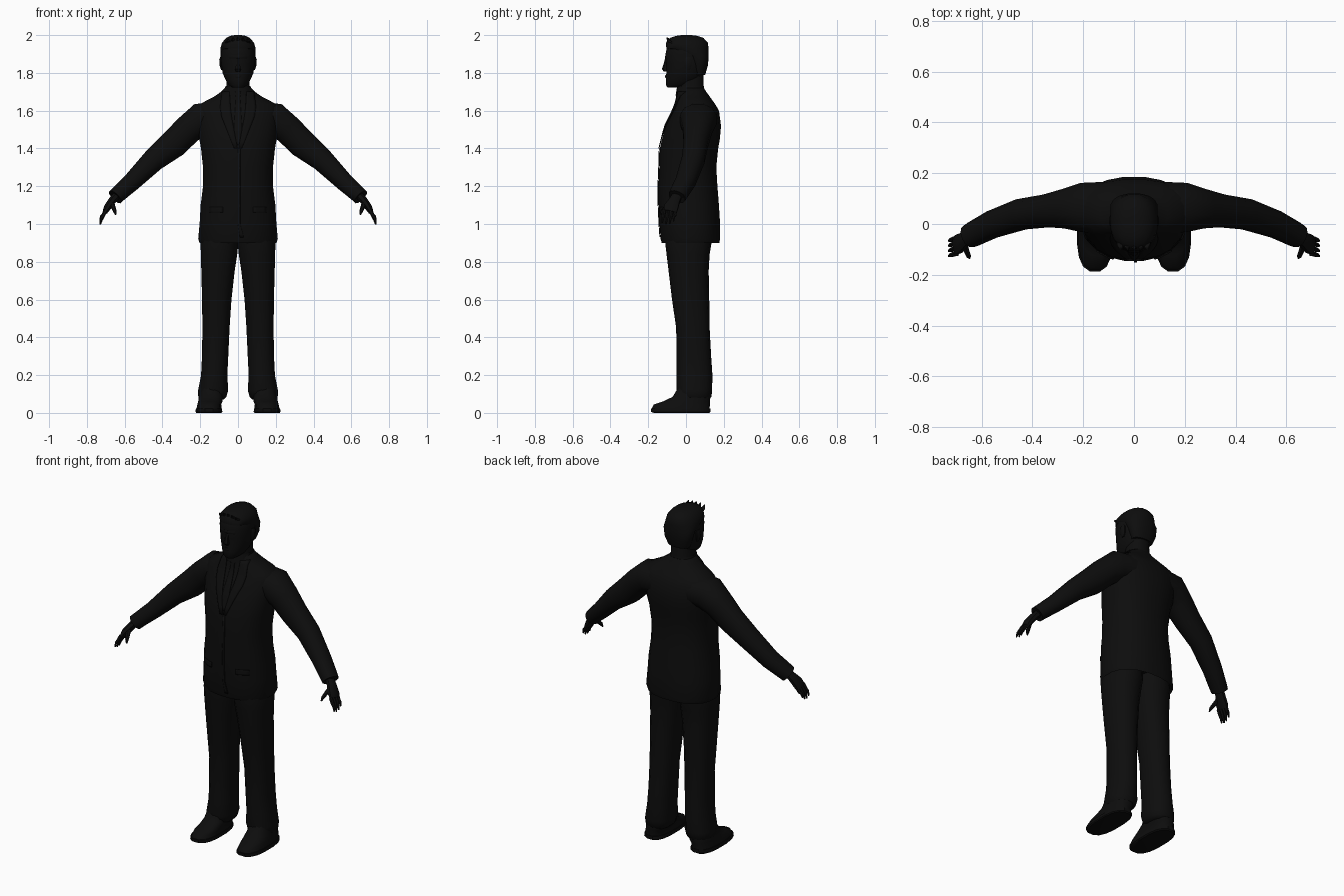
import bpy, bmesh, math
from mathutils import Vector
from mathutils.bvhtree import BVHTree

black = bpy.data.materials.new("black")
black.diffuse_color = (0.004, 0.004, 0.004, 1)


def finish(name, bm, mirror=False, angle=50):
    bmesh.ops.recalc_face_normals(bm, faces=bm.faces)
    me = bpy.data.meshes.new(name)
    bm.to_mesh(me)
    bm.free()
    me.materials.append(black)
    ob = bpy.data.objects.new(name, me)
    bpy.context.collection.objects.link(ob)
    bpy.ops.object.select_all(action='DESELECT')
    ob.select_set(True)
    bpy.context.view_layer.objects.active = ob
    bpy.ops.object.shade_smooth_by_angle(angle=math.radians(angle))
    if mirror:
        ob.modifiers.new("mirror", 'MIRROR').use_mirror_merge = False
    return ob


def skin(name, rings, mirror=False, angle=50):
    """Join rings of points into a closed skin."""
    bm = bmesh.new()
    rows = [[bm.verts.new(p) for p in r] for r in rings]
    n = len(rows[0])
    for a, b in zip(rows, rows[1:]):
        for i in range(n):
            j = (i + 1) % n
            bm.faces.new((a[i], a[j], b[j], b[i]))
    bm.faces.new(rows[0])
    bm.faces.new(rows[-1])
    return finish(name, bm, mirror, angle)


def oval(n, power):
    for i in range(n):
        t = 2 * math.pi * (i + 0.5) / n
        c, s = math.cos(t), math.sin(t)
        yield (math.copysign(abs(c) ** (2 / power), c),
               math.copysign(abs(s) ** (2 / power), s))


def stack(name, rows, n=16, power=2.3, mirror=False, angle=50):
    """Level rings: z, x from, x to, y front, y back."""
    rings = [[((x0 + x1) / 2 + (x1 - x0) / 2 * c,
               (y0 + y1) / 2 + (y1 - y0) / 2 * s, z) for c, s in oval(n, power)]
             for z, x0, x1, y0, y1 in rows]
    return skin(name, rings, mirror, angle)


def limb(name, rows, n=10, power=2.2):
    """Rings square to a path: x, y, z, depth radius, height radius."""
    pts = [Vector(r[:3]) for r in rows]
    rings = []
    for i, (p, r) in enumerate(zip(pts, rows)):
        t = (pts[min(i + 1, len(pts) - 1)] - pts[max(i - 1, 0)]).normalized()
        u = Vector((0, 1, 0))
        u = (u - t * u.dot(t)).normalized()
        v = t.cross(u)
        rings.append([p + u * r[3] * c + v * r[4] * s for c, s in oval(n, power)])
    return skin(name, rings, True)


# Jacket body with a hollow hem, up to the collar
jacket = stack("jacket", [
    (0.96, -.17, .17, -.10, .14), (0.90, -.205, .205, -.130, .178),
    (0.92, -.213, .213, -.136, .182), (1.02, -.204, .204, -.143, .181),
    (1.10, -.200, .200, -.146, .176), (1.20, -.187, .187, -.147, .168),
    (1.30, -.187, .187, -.143, .162), (1.40, -.198, .198, -.140, .172),
    (1.45, -.207, .207, -.128, .181), (1.52, -.215, .215, -.110, .187),
    (1.60, -.225, .225, -.070, .176), (1.635, -.205, .205, -.055, .155),
    (1.67, -.135, .135, -.047, .130), (1.70, -.090, .090, -.044, .108),
    (1.72, -.072, .072, -.040, .096)], n=20)

# Sleeves
limb("sleeve", [
    (.10, .065, 1.56, .105, .088), (.20, .065, 1.553, .10, .090),
    (.265, .060, 1.50, .08, .080), (.34, .052, 1.425, .066, .078),
    (.445, .038, 1.340, .062, .063), (.56, -.002, 1.225, .055, .050),
    (.63, -.038, 1.162, .050, .045), (.650, -.048, 1.143, .047, .044),
    (.645, -.046, 1.147, .030, .028)], n=12)

# Hands
limb("palm", [
    (.635, -.042, 1.16, .026, .022), (.665, -.060, 1.125, .030, .022),
    (.690, -.078, 1.090, .040, .020), (.703, -.085, 1.065, .038, .014)], n=8)
for i in range(4):
    y = -.116 + i * .020
    drop = (.008, 0, .003, .018)[i]
    limb("finger", [
        (.698, y, 1.075, .0105, .011), (.714, y - .004, 1.045, .0095, .010),
        (.724, y - .008, 1.022 + drop, .008, .008),
        (.730, y - .010, 0.997 + drop, .004, .004)], n=6)
limb("thumb", [
    (.670, -.078, 1.115, .014, .014), (.660, -.105, 1.088, .012, .012),
    (.652, -.125, 1.068, .010, .010), (.648, -.134, 1.050, .004, .004)], n=6)

# Trouser legs
stack("trouser_leg", [
    (.07, .075, .200, -.030, .120), (.085, .060, .212, -.045, .135),
    (.12, .050, .213, -.050, .138), (.20, .055, .197, -.050, .140),
    (.30, .050, .192, -.050, .133), (.45, .043, .190, -.052, .125),
    (.60, .033, .192, -.074, .123), (.75, .016, .196, -.092, .120),
    (.84, .002, .199, -.103, .125), (.90, -.004, .200, -.110, .135),
    (1.00, -.004, .180, -.105, .135)], n=14, mirror=True)

# Shoes: sole, then upper
stack("shoe_sole", [
    (0, .088, .222, -.172, .125), (.006, .082, .226, -.188, .131),
    (.024, .084, .224, -.189, .131)], n=16, power=2.7, mirror=True, angle=35)
stack("shoe_upper", [
    (.020, .086, .221, -.186, .128), (.045, .088, .216, -.172, .128),
    (.060, .082, .212, -.125, .130), (.085, .077, .208, -.072, .130),
    (.130, .080, .200, -.045, .122)], n=16, power=2.6, mirror=True)

# Neck and shirt collar
stack("neck", [
    (1.66, -.072, .072, -.045, .100), (1.72, -.064, .064, -.040, .094),
    (1.80, -.060, .060, -.045, .092)], n=14)
stack("shirt_collar", [
    (1.68, -.080, .080, -.055, .100), (1.73, -.068, .068, -.047, .094),
    (1.725, -.060, .060, -.038, .086)], n=14, angle=35)

# Head
stack("head", [
    (1.722, -.030, .030, -.098, -.040), (1.735, -.050, .050, -.107, .040),
    (1.765, -.068, .068, -.108, .080), (1.80, -.083, .083, -.106, .102),
    (1.85, -.090, .090, -.106, .112), (1.90, -.092, .092, -.110, .115),
    (1.95, -.085, .085, -.100, .112), (1.98, -.062, .062, -.075, .088),
    (1.992, -.030, .030, -.040, .050)], n=16, power=2.2)

# Nose, brow, lips and ears
stack("nose", [
    (1.808, -.016, .016, -.118, -.09), (1.820, -.017, .017, -.128, -.09),
    (1.850, -.011, .011, -.118, -.09), (1.880, -.009, .009, -.110, -.09)], n=6)
for name, z, w, y in (("brow", 1.885, .062, -.114), ("lips", 1.780, .028, -.114)):
    stack(name, [(z - .008, -w, w, y + .004, -.02), (z, -w, w, y, -.02),
                 (z + .008, -w, w, y + .004, -.02)], n=12, power=2.1)
stack("ear", [
    (1.815, .080, .090, .000, .020), (1.835, .080, .097, -.008, .030),
    (1.870, .080, .100, -.010, .034), (1.885, .080, .094, .000, .026)],
    n=8, mirror=True)

# Hair cap, wide at the back, with combed tufts
stack("hair", [
    (1.79, -.066, .066, .030, .102), (1.84, -.086, .086, .025, .117),
    (1.89, -.095, .095, .000, .121), (1.93, -.095, .095, -.106, .121),
    (1.96, -.086, .086, -.108, .118), (1.985, -.064, .064, -.086, .094),
    (1.996, -.040, .040, -.052, .060), (2.0, -.018, .018, -.025, .030)], n=16)
for i in range(5):
    x = -.052 + i * .026
    h = 1.990 - 2.5 * x * x
    skin("hair_tuft", [[(x + r * c, y + r * s, z) for c, s in oval(5, 2)]
         for y, z, r in ((-.060, 1.955, .018), (-.085, h - .018, .014),
                         (-.100, h - .002, .003))], angle=30)

# Thin cloth pieces laid on the jacket front
dg = bpy.context.evaluated_depsgraph_get()
tree = BVHTree.FromObject(jacket, dg)


def cloth(name, rows, lift, mirror=False):
    """Strip given by z, x from, x to; draped on the jacket front."""
    bm = bmesh.new()
    grid = []
    for (za, a0, a1), (zb, b0, b1) in zip(rows, rows[1:]):
        for k in range(5):
            f = k / 4
            x0, x1 = a0 + (b0 - a0) * f, a1 + (b1 - a1) * f
            z = za + (zb - za) * f
            line = []
            for j in range(5):
                x = x0 + (x1 - x0) * j / 4
                hit = tree.ray_cast(Vector((x, -1, z)), Vector((0, 1, 0)))[0]
                line.append(bm.verts.new((x, (hit.y if hit else -.04) - lift, z)))
            grid.append(line)
    for a, b in zip(grid, grid[1:]):
        for j in range(4):
            bm.faces.new((a[j], a[j + 1], b[j + 1], b[j]))
    bmesh.ops.remove_doubles(bm, verts=bm.verts, dist=1e-5)
    ob = finish(name, bm, mirror)
    mod = ob.modifiers.new("thickness", 'SOLIDIFY')
    mod.thickness = .005
    mod.offset = 0


cloth("lapel", [(1.70, .045, .085), (1.62, .040, .095), (1.57, .034, .088),
                (1.40, .003, .020)], .005, True)
cloth("tie", [(1.70, -.016, .016), (1.67, -.011, .011), (1.50, -.022, .022),
              (1.42, -.006, .006)], .004)
cloth("jacket_front_edge", [(1.40, .000, .012), (1.00, .000, .012),
                            (.93, .010, .030)], .003)
cloth("pocket_flap", [(1.09, .080, .150), (1.06, .080, .150)], .003, True)
